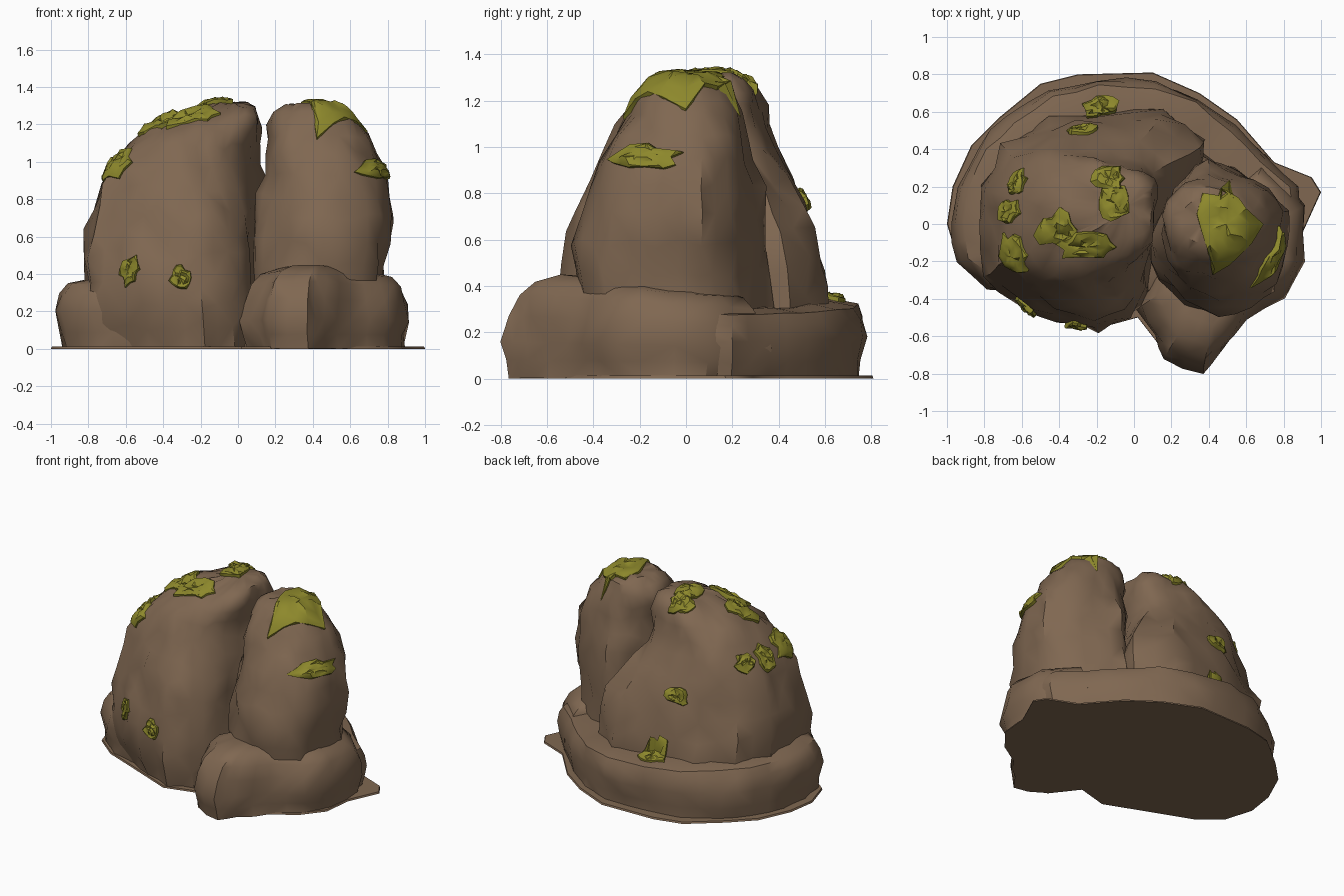
import bpy, bmesh, math, random
from mathutils import Vector, noise
from mathutils.bvhtree import BVHTree

random.seed(4)
old = bpy.data.objects.get("Cube")
if old:
    bpy.data.objects.remove(old, do_unlink=True)


def material(name, rgb):
    mat = bpy.data.materials.new(name)
    mat.use_nodes = True
    mat.diffuse_color = (*rgb, 1)
    mat.node_tree.nodes["Principled BSDF"].inputs["Base Color"].default_value = (*rgb, 1)
    return mat


STONE = material("brown stone", (0.215, 0.137, 0.083))
MOSS = material("olive moss", (0.27, 0.25, 0.025))


def finish(name, bm, mat, angle):
    bmesh.ops.recalc_face_normals(bm, faces=bm.faces)
    mesh = bpy.data.meshes.new(name)
    bm.to_mesh(mesh)
    mesh.materials.append(mat)
    obj = bpy.data.objects.new(name, mesh)
    bpy.context.collection.objects.link(obj)
    bpy.ops.object.select_all(action="DESELECT")
    obj.select_set(True)
    bpy.context.view_layer.objects.active = obj
    bpy.ops.object.shade_smooth_by_angle(angle=math.radians(angle))
    return obj


def loft(name, rings, rough=0.0, seed=0):
    """Skin a stack of rings, cap both ends and roughen the sides."""
    bm = bmesh.new()
    rows = [[bm.verts.new(p) for p in ring] for ring in rings]
    count = len(rows[0])
    for low, high in zip(rows, rows[1:]):
        for i in range(count):
            j = (i + 1) % count
            bm.faces.new((low[i], low[j], high[j], high[i]))
    bm.faces.new(rows[0][::-1])
    cap = bm.faces.new(rows[-1])
    bmesh.ops.poke(bm, faces=[cap])
    bm.normal_update()
    shift = Vector((seed * 7.3, seed * 3.1, seed))
    moves = []
    for v in bm.verts:
        broad = noise.noise(v.co * 3 + shift)
        fine = noise.noise(v.co * 8 + shift)
        move = v.normal * rough * (0.6 * broad + fine)
        move.z *= 0.3
        moves.append(move)
    for v, move in zip(bm.verts, moves):
        v.co += move
        v.co.z = max(v.co.z, 0)
    bmesh.ops.triangulate(bm, faces=bm.faces)
    return finish(name, bm, STONE, 42)


def densify(points):
    dense = []
    for a, b in zip(points, points[1:] + points[:1]):
        dense += [a, ((a[0] + b[0]) / 2, (a[1] + b[1]) / 2)]
    return dense


def fitted_rings(points, rows, power=2.5):
    """Fit an outline to each row of height, x range and y range, rounder higher up."""
    shape = densify(points)
    xs, ys = zip(*shape)
    rings = []
    for z, x0, x1, y0, y1 in rows:
        rounding = min(max((z - 0.7) / 0.5, 0), 0.9)
        ring = []
        for x, y in shape:
            u = 2 * (x - min(xs)) / (max(xs) - min(xs)) - 1
            v = 2 * (y - min(ys)) / (max(ys) - min(ys)) - 1
            size = (abs(u) ** power + abs(v) ** power) ** (1 / power)
            grow = 1 + rounding * (1 / size - 1)
            wobble = 0.03 * (x1 - x0) * random.uniform(-1, 1) * (z > 0)
            ring.append(((x0 + x1) / 2 + u * grow * (x1 - x0) / 2,
                         (y0 + y1) / 2 + v * grow * (y1 - y0) / 2, z + wobble))
        rings.append(ring)
    return rings


def outline_rings(points, centre, steps, tilt_x=0.0, tilt_y=0.0):
    """Scale one ground outline about a centre at several heights."""
    cx, cy = centre
    return [[(cx + (x - cx) * k, cy + (y - cy) * k, z * (1 - tilt_x * x - tilt_y * y))
             for x, y in densify(points)] for z, k in steps]


# Thin ground sheet with a pointed corner
sheet = [(-1, 0), (-.97, .2), (-.87, .42), (-.72, .57), (-.5, .75), (-.3, .8),
         (.1, .81), (.35, .7), (.55, .56), (.75, .33), (.95, .25), (1, .17),
         (.9, -.05), (.88, -.25), (.76, -.4), (.6, -.5), (.42, -.66), (.36, -.74),
         (.16, -.68), (.02, -.5), (-.2, -.56), (-.6, -.4), (-.78, -.33), (-.94, -.2)]
loft("ground_sheet", outline_rings(sheet, (0, 0), [(0, 1), (.012, .995)]))

# Low ledge wrapping the sides and back
ledge = [(-.97, 0), (-.95, .2), (-.84, .42), (-.68, .57), (-.46, .72), (-.2, .77),
         (.12, .77), (.35, .68), (.55, .53), (.72, .35), (.88, .2), (.9, -.1),
         (.8, -.35), (.4, -.3), (0, -.4), (-.6, -.38), (-.78, -.34), (-.94, -.2)]
ledge_steps = [(0, .96), (.08, .97), (.18, 1), (.26, .98), (.31, .94), (.335, .78)]
rocks = [loft("base_ledge", outline_rings(ledge, (0, .1), ledge_steps, .14), .03, 1)]

# Low boulder at the front
boulder = [(.02, -.45), (.1, -.6), (.16, -.72), (.37, -.8), (.46, -.69), (.61, -.52),
           (.8, -.39), (.91, -.2), (.91, .1), (.7, .35), (.2, 0)]
boulder_steps = [(0, .95), (.07, .98), (.14, 1), (.24, .96), (.32, .89), (.37, .78), (.395, .6)]
rocks.append(loft("front_boulder",
                  outline_rings(boulder, (.5, -.15), boulder_steps, 0, .17), .035, 2))

# Large rock: skewed foot, tapering to a crown
foot = [(-.8, -.3), (-.83, 0), (-.8, .2), (-.68, .42), (-.45, .56), (-.15, .61),
        (.15, .6), (.38, .45), (.3, .2), (.12, -.1), (.06, -.35), (-.03, -.5),
        (-.2, -.58), (-.42, -.51), (-.62, -.42)]
rocks.append(loft("large_rock", fitted_rings(foot, [
    (0, -.76, .36, -.54, .58),
    (.12, -.79, .37, -.57, .61),
    (.22, -.81, .38, -.58, .61),
    (.36, -.83, .38, -.57, .61),
    (.5, -.84, .37, -.55, .59),
    (.62, -.81, .34, -.53, .55),
    (.74, -.78, .3, -.48, .51),
    (.86, -.74, .22, -.42, .46),
    (.98, -.69, .14, -.36, .4),
    (1.08, -.59, .12, -.31, .36),
    (1.17, -.49, .12, -.24, .33),
    (1.24, -.36, .12, -.17, .3),
    (1.29, -.22, .11, -.08, .25),
    (1.315, -.12, .06, 0, .2)]), .045, 3))

# Narrower upright rock beside it, with a corner at the back
plan = [(.07, -.1), (.14, -.28), (.27, -.42), (.45, -.46), (.62, -.44), (.75, -.33),
        (.82, -.12), (.81, .08), (.7, .2), (.55, .29), (.38, .37), (.26, .27), (.16, .12)]
rocks.append(loft("upright_rock", fitted_rings(plan, [
    (0, .1, .8, -.4, .36),
    (.3, .07, .79, -.46, .37),
    (.45, .07, .8, -.48, .36),
    (.58, .07, .83, -.47, .36),
    (.7, .08, .83, -.44, .34),
    (.82, .11, .81, -.4, .31),
    (.94, .13, .8, -.35, .29),
    (1.05, .15, .74, -.3, .27),
    (1.14, .16, .69, -.25, .25),
    (1.21, .16, .65, -.21, .23),
    (1.27, .18, .59, -.16, .2),
    (1.31, .25, .5, -.1, .13)]), .04, 4))

# Moss clumps draped over the stone
verts, faces = [], []
for rock in rocks:
    start = len(verts)
    verts += [v.co.copy() for v in rock.data.vertices]
    faces += [[start + i for i in f.vertices] for f in rock.data.polygons]
surface = BVHTree.FromPolygons(verts, faces)

TOP = Vector((0, 0, 1))
RIGHT = Vector((.8, -.3, .4)).normalized()
LEFT = Vector((-.8, 0, .6)).normalized()
CORNER = Vector((-.6, -.6, .5)).normalized()
FRONT = Vector((-.2, -1, .2)).normalized()
BACK = Vector((0, .9, .4)).normalized()


def moss(name, facing, centre, wide, tall):
    """Ragged patch; wide runs along the level, tall runs up the slope."""
    spot = surface.find_nearest(Vector(centre))[0]
    across = Vector((1, 0, 0)) if facing == TOP else TOP.cross(facing).normalized()
    up = facing.cross(across)
    bm = bmesh.new()
    rows = []
    sides = 13
    reach = [random.uniform(0.7, 1.25) for _ in range(sides)]
    for size, lift in ((0.3, 0.02), (0.6, 0.022), (0.85, 0.02), (1, 0.014), (0.99, -0.015)):
        row = []
        for i in range(sides):
            a = math.tau * i / sides
            p = spot + (across * math.cos(a) * wide + up * math.sin(a) * tall) * size * reach[i]
            hit, side, _, _ = surface.ray_cast(p + facing * 0.15, -facing, 0.35)
            if hit is None:
                hit, side, _, _ = surface.find_nearest(p)
            bump = lift + max(lift, 0) * random.uniform(-0.4, 0.6)
            row.append(bm.verts.new(hit + (side + facing).normalized() * bump))
        rows.append(row)
    for inner, outer in zip(rows, rows[1:]):
        for i in range(sides):
            j = (i + 1) % sides
            bm.faces.new((inner[i], outer[i], outer[j], inner[j]))
    bmesh.ops.poke(bm, faces=[bm.faces.new(rows[0])])
    bmesh.ops.triangulate(bm, faces=bm.faces)
    finish(name, bm, MOSS, 35)


patches = [
    ("upright_top", TOP, (.49, 0, 1.32), .16, .23),
    ("upright_side", RIGHT, (.77, -.2, .98), .17, .06),
    ("crown_back", TOP, (-.13, .25, 1.31), .09, .06),
    ("crown_front", TOP, (-.1, .11, 1.32), .08, .1),
    ("shoulder_outer", TOP, (-.41, -.03, 1.21), .1, .1),
    ("shoulder_inner", TOP, (-.24, -.12, 1.22), .15, .07),
    ("side_front", CORNER, (-.62, -.16, .97), .1, .1),
    ("side_middle", LEFT, (-.68, .07, .98), .07, .09),
    ("side_back", LEFT, (-.64, .22, 1), .07, .06),
    ("rear_slope", BACK, (-.28, .48, .75), .08, .06),
    ("rear_ledge", TOP, (-.17, .62, .34), .09, .07),
    ("front_outer", FRONT, (-.58, -.44, .42), .06, .08),
    ("front_inner", FRONT, (-.31, -.54, .38), .06, .07),
]
for label, facing, centre, wide, tall in patches:
    moss("moss_" + label, facing, centre, wide, tall)
